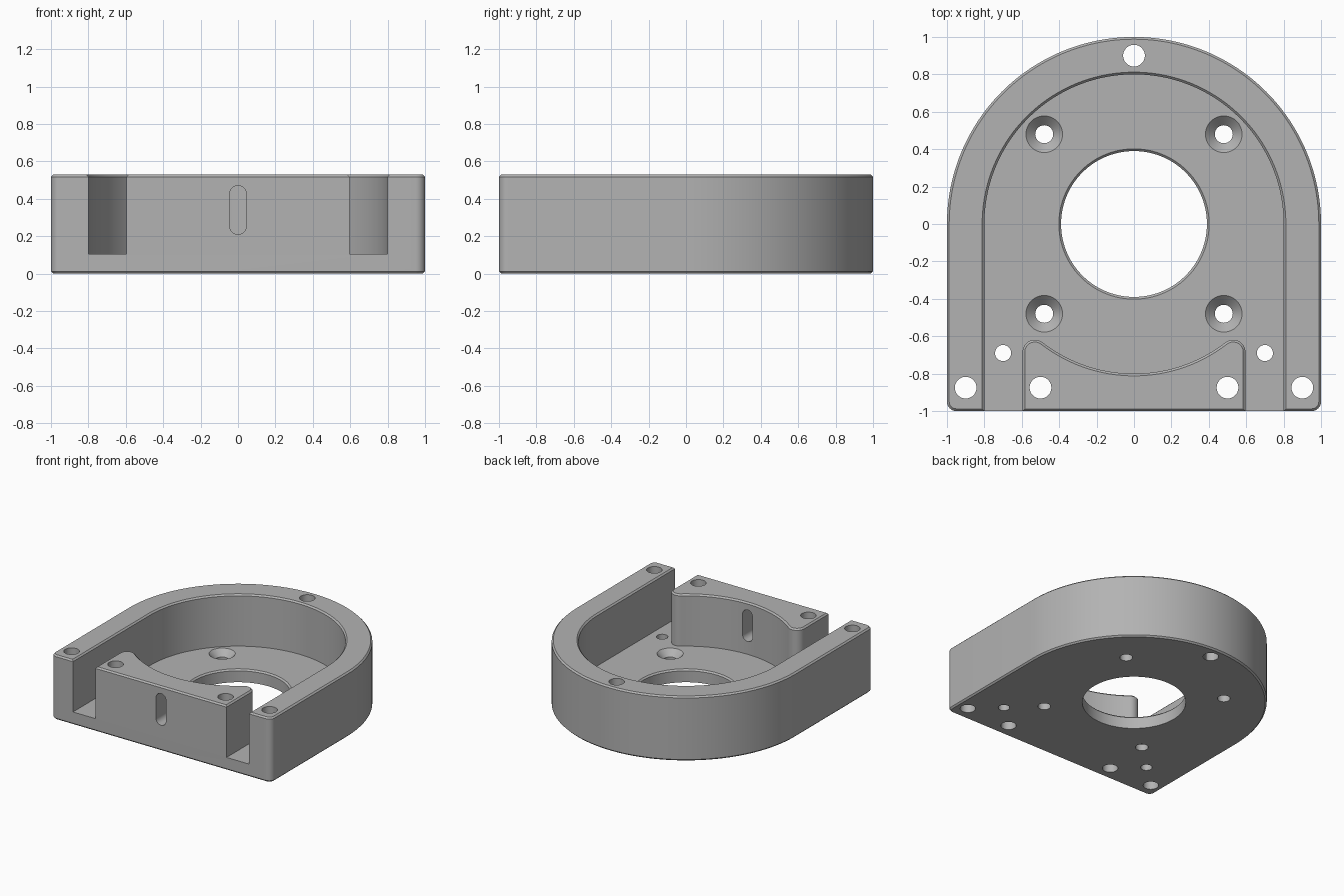
import bpy, bmesh, math
from mathutils import Vector

if "Cube" in bpy.data.objects:
    bpy.data.objects.remove(bpy.data.objects["Cube"])

grey = bpy.data.materials.new("satin grey")
grey.use_nodes = True
COLOUR = (0.45, 0.45, 0.45, 1)
grey.diffuse_color = COLOUR
grey.node_tree.nodes["Principled BSDF"].inputs["Base Color"].default_value = COLOUR

HEIGHT, FLOOR, EDGE = 0.53, 0.105, 0.012


def arc(cx, cy, r, a0, a1, n):
    """Points on an arc, angles in degrees."""
    steps = [math.radians(a0 + (a1 - a0) * i / n) for i in range(n + 1)]
    return [Vector((cx + r * math.cos(a), cy + r * math.sin(a))) for a in steps]


def circle(cx, cy, r, n=48):
    return arc(cx, cy, r, 0, 360, n)[:-1]


def offset(pts, d):
    """Grow a counter-clockwise outline by d with mitred corners."""
    out = []
    for i, p in enumerate(pts):
        a = (p - pts[i - 1]).normalized()
        b = (pts[(i + 1) % len(pts)] - p).normalized()
        na, nb = Vector((a.y, -a.x)), Vector((b.y, -b.x))
        out.append(p + (na + nb) * d / (1 + na.dot(nb)))
    return out


def loft(name, layers):
    """Solid through stacked outlines, given as (outline, z)."""
    bm = bmesh.new()
    rings = [[bm.verts.new((p.x, p.y, z)) for p in pts] for pts, z in layers]
    for low, high in zip(rings, rings[1:]):
        for i in range(len(low)):
            bm.faces.new((low[i - 1], low[i], high[i], high[i - 1]))
    bm.faces.new(rings[0][::-1])
    bm.faces.new(rings[-1])
    bmesh.ops.recalc_face_normals(bm, faces=bm.faces)
    mesh = bpy.data.meshes.new(name)
    bm.to_mesh(mesh)
    bm.free()
    mesh.materials.append(grey)
    obj = bpy.data.objects.new(name, mesh)
    bpy.context.collection.objects.link(obj)
    return obj


def cut(target, cutter):
    bpy.context.view_layer.objects.active = target
    mod = target.modifiers.new("cut", "BOOLEAN")
    mod.operation, mod.solver, mod.object = "DIFFERENCE", "EXACT", cutter
    bpy.ops.object.modifier_apply(modifier=mod.name)
    bpy.data.objects.remove(cutter)


# Arched body with rounded front corners and chamfered rims
outline = (arc(0, 0, 1, 0, 180, 96)
           + arc(-0.95, -0.95, 0.05, 180, 270, 8)
           + arc(0.95, -0.95, 0.05, 270, 360, 8))
inner = offset(outline, -EDGE)
body = loft("housing_body", [(inner, 0), (outline, EDGE),
                             (outline, HEIGHT - EDGE), (inner, HEIGHT)])

# Cavity: arched pocket wrapping round the front block with its two horns
HX, HY, HR, R = 0.53, -0.685, 0.066, 0.8
turn = math.degrees(math.atan2(-HY, -HX))
cavity = (arc(0, 0, R, 0, 180, 96)
          + [Vector((-R, -1.2)), Vector((-HX - HR, -1.2))]
          + arc(-HX, HY, HR, 180, 180 - turn, 16)
          + arc(0, 0, R, -turn, turn - 180, 40)[1:-1][::1 if turn < 0 else -1]
          + arc(HX, HY, HR, turn, 0, 16)
          + [Vector((HX + HR, -1.2)), Vector((R, -1.2))])
# keep the concave arc running from left to right
start = 97 + 2 + 17
cavity[start:start + 39] = sorted(cavity[start:start + 39], key=lambda p: p.x)
cut(body, loft("cavity_cutter", [(cavity, FLOOR), (cavity, HEIGHT - EDGE),
                                 (offset(cavity, 2 * EDGE), HEIGHT + EDGE)]))

# Central bore with a chamfered upper rim
cut(body, loft("bore_cutter", [(circle(0, 0, 0.39, 96), -0.1),
                               (circle(0, 0, 0.39, 96), FLOOR - EDGE),
                               (circle(0, 0, 0.39 + 2 * EDGE, 96), FLOOR + EDGE)]))

# Countersunk screw holes
for x in (-0.48, 0.48):
    for y in (-0.48, 0.48):
        cut(body, loft("screw_cutter", [(circle(x, y, 0.048), -0.1),
                                        (circle(x, y, 0.048), FLOOR - 0.05),
                                        (circle(x, y, 0.103), FLOOR + 0.005)]))

# Plain through holes in the wall, the block and the channel floors
holes = [(0, 0.9, 0.058)]
for s in (-1, 1):
    holes += [(s * 0.9, -0.875, 0.058), (s * 0.5, -0.875, 0.058), (s * 0.7, -0.69, 0.043)]
for x, y, r in holes:
    cut(body, loft("hole_cutter", [(circle(x, y, r), -0.1), (circle(x, y, r), 1)]))

# Upright slot through the front block
slot = arc(0, 0.425, 0.045, 0, 180, 16) + arc(0, 0.255, 0.045, 180, 360, 16)
slot_cutter = loft("slot_cutter", [(slot, 0.7), (slot, 1.2)])
slot_cutter.rotation_euler.x = math.pi / 2
bpy.context.view_layer.update()
cut(body, slot_cutter)

# Smooth curved walls, crisp edges
bpy.ops.object.select_all(action="DESELECT")
body.select_set(True)
bpy.context.view_layer.objects.active = body
bpy.ops.object.shade_smooth_by_angle(angle=math.radians(30))
